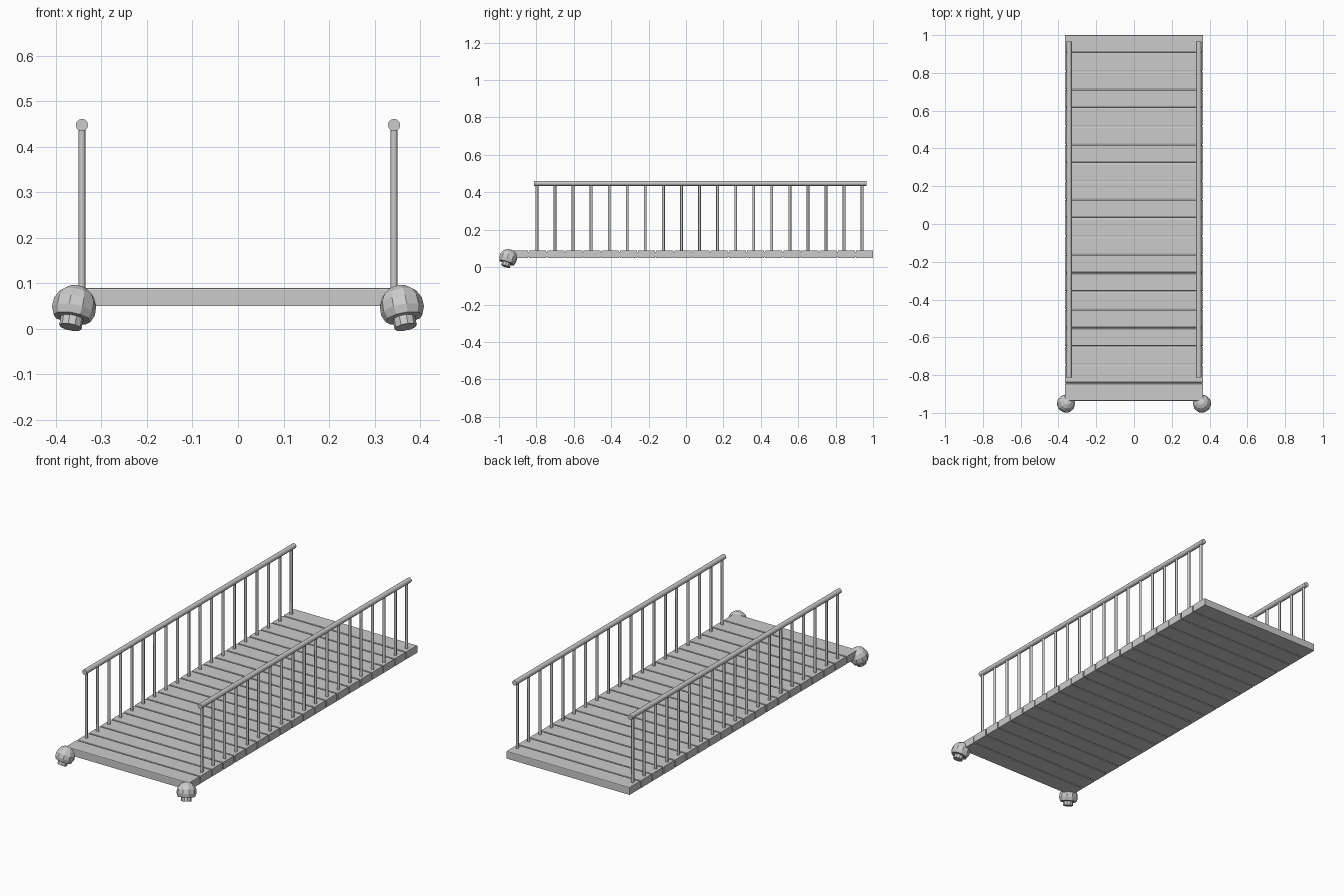
import bpy
import bmesh
import math
from mathutils import Matrix, Vector

old = bpy.data.objects.get("Cube")
if old:
    bpy.data.objects.remove(old, do_unlink=True)

grey = bpy.data.materials.new("plain grey")
grey.use_nodes = True
colour = (0.6, 0.6, 0.6, 1)
grey.diffuse_color = colour
grey.node_tree.nodes["Principled BSDF"].inputs["Base Color"].default_value = colour


def finish(name, bm):
    mesh = bpy.data.meshes.new(name)
    bmesh.ops.recalc_face_normals(bm, faces=bm.faces)
    bm.to_mesh(mesh)
    bm.free()
    mesh.materials.append(grey)
    obj = bpy.data.objects.new(name, mesh)
    bpy.context.collection.objects.link(obj)
    return obj


def box(name, low, high, bevel=0):
    low, high = Vector(low), Vector(high)
    bm = bmesh.new()
    place = Matrix.Translation((low + high) / 2) @ Matrix.Diagonal((high - low).to_4d())
    bmesh.ops.create_cube(bm, size=1, matrix=place)
    if bevel:
        top = [e for e in bm.edges if all(v.co.z > high.z - 1e-4 for v in e.verts)
               and abs(e.verts[0].co.y - e.verts[1].co.y) < 1e-4]
        bmesh.ops.bevel(bm, geom=top, offset=bevel, segments=2, profile=0.5, affect='EDGES')
    return finish(name, bm)


def rod(name, start, end, radius, sides):
    start, end = Vector(start), Vector(end)
    turn = (end - start).to_track_quat('Z', 'Y').to_matrix().to_4x4()
    bm = bmesh.new()
    bmesh.ops.create_cone(bm, cap_ends=True, segments=sides, radius1=radius, radius2=radius,
                          depth=(end - start).length,
                          matrix=Matrix.Translation((start + end) / 2) @ turn)
    obj = finish(name, bm)
    for face in obj.data.polygons:
        face.use_smooth = len(face.vertices) == 4
    obj.data.set_sharp_from_angle(angle=math.radians(50))
    return obj


def bell(name, centre, axis):
    # Rounded bell with a flat underside and a short clapper, spun round its axis
    radius, sides = 0.049, 10
    profile = [(radius * math.sin(math.radians(a)), radius * math.cos(math.radians(a)))
               for a in (0, 25, 50, 75, 100, 122)]
    profile += [(0.025, -0.026), (0.025, -0.047), (0, -0.047)]
    bm = bmesh.new()
    verts = [bm.verts.new((r, 0, z)) for r, z in profile]
    edges = [bm.edges.new(pair) for pair in zip(verts, verts[1:])]
    bmesh.ops.spin(bm, geom=verts + edges, cent=(0, 0, 0), axis=(0, 0, 1),
                   angle=math.tau, steps=sides, use_duplicate=False)
    bmesh.ops.remove_doubles(bm, verts=bm.verts, dist=0.0005)
    turn = (-Vector(axis)).to_track_quat('Z', 'Y').to_matrix().to_4x4()
    bmesh.ops.transform(bm, matrix=Matrix.Translation(centre) @ turn, verts=bm.verts)
    return finish(name, bm)


# Deck: planks with narrow grooves, closed by a slightly recessed core
pitch = 0.0971
for i in range(20):
    back = 1 - i * pitch
    box(f"plank_{i + 1}", (-0.365, back - pitch + 0.006, 0.05), (0.365, back, 0.09), 0.004)
box("deck_core", (-0.36, -0.93, 0.054), (0.36, 0.99, 0.082))

# Railings and bells on both sides
for side, s in (("left", 1), ("right", -1)):
    x = s * 0.343
    rod(f"{side}_handrail", (x, -0.813, 0.448), (x, 0.966, 0.448), 0.0135, 12)
    for i in range(19):
        y = -0.797 + i * 0.0966
        rod(f"{side}_post_{i + 1}", (x, y, 0.08), (x, y, 0.445), 0.0075, 8)
    bell(f"{side}_bell", (s * 0.36, -0.951, 0.048), (s * 0.18, -0.3, -0.93))
